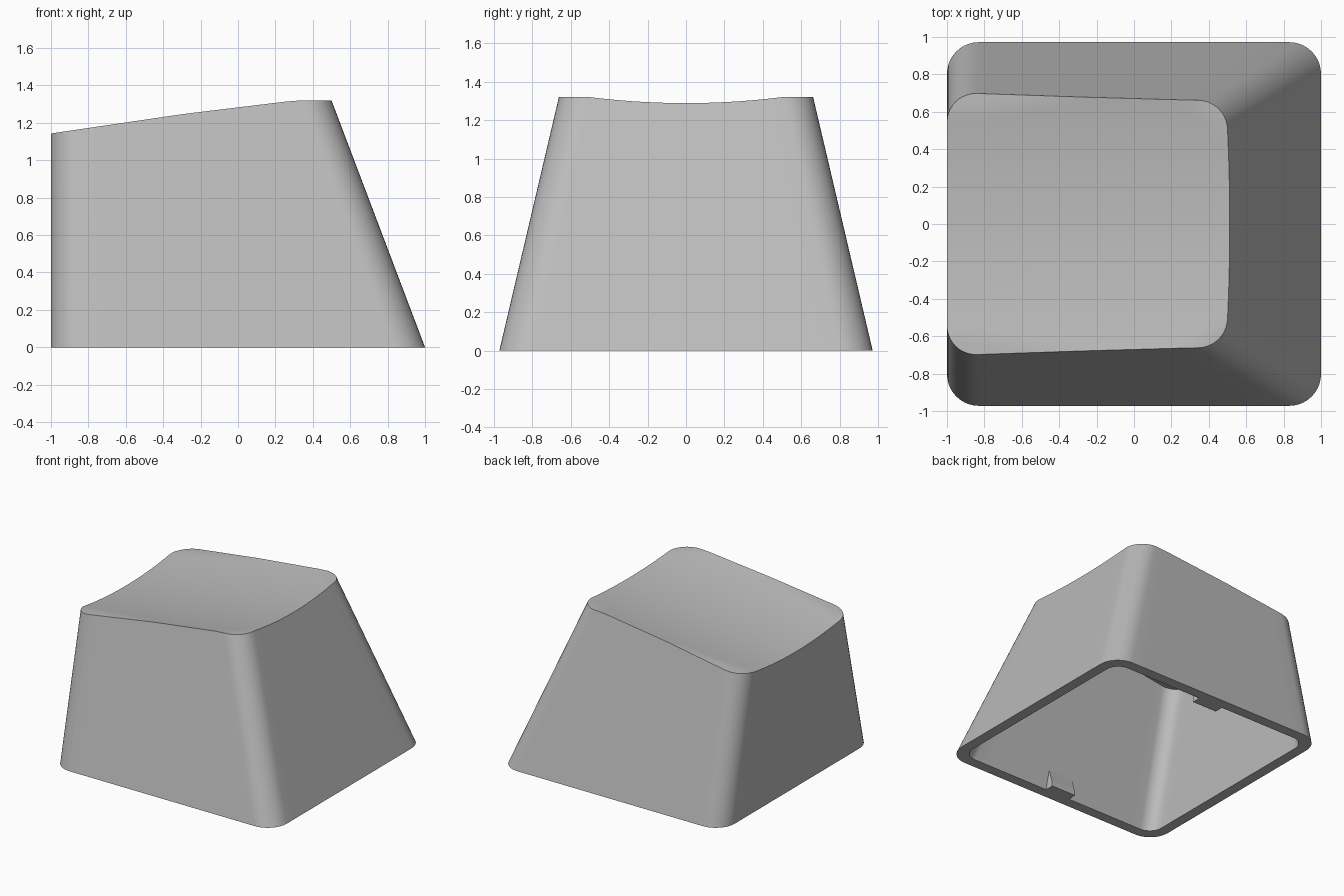
import bpy, bmesh, math

if "Cube" in bpy.data.objects:
    bpy.data.objects.remove(bpy.data.objects["Cube"])

grey = bpy.data.materials.new("plain_grey")
grey.diffuse_color = (0.5, 0.5, 0.5, 1)
grey.use_nodes = True
grey.node_tree.nodes["Principled BSDF"].inputs["Base Color"].default_value = grey.diffuse_color

TOP = 1.32      # height at which the upper outline is defined
WALL = 0.085


def rounded_rect(x0, x1, hy, r, arc=10, side=14):
    """Counter-clockwise rounded rectangle with evenly split straight sides."""
    corners = [(x1 - r, -hy + r, -90), (x1 - r, hy - r, 0),
               (x0 + r, hy - r, 90), (x0 + r, -hy + r, 180)]
    pts = []
    for i, (cx, cy, a) in enumerate(corners):
        for k in range(arc + 1):
            t = math.radians(a + 90 * k / arc)
            pts.append((cx + r * math.cos(t), cy + r * math.sin(t)))
        nx, ny, na = corners[(i + 1) % 4]
        t = math.radians(na)
        end = (nx + r * math.cos(t), ny + r * math.sin(t))
        sx, sy = pts[-1]
        for k in range(1, side):
            f = k / side
            pts.append((sx + (end[0] - sx) * f, sy + (end[1] - sy) * f))
    return pts


def top_height(x, y):
    """Sloped rim that levels off, with a shallow trough along x."""
    rim = min(TOP, 1.143 + 0.147 * (x + 1))
    trough = 1.098 + 0.126 * (x + 1) + 0.13 * y * y
    return min(rim, trough)


def shell(bm, base, upper, drop, flip):
    """Tapered wall closed by the dished top; returns the base ring."""
    low = [bm.verts.new((x, y, 0)) for x, y in base]
    rim = []
    for (ax, ay), (bx, by) in zip(base, upper):
        z = TOP
        for _ in range(12):
            f = z / TOP
            x, y = ax + (bx - ax) * f, ay + (by - ay) * f
            z = top_height(x, y) - drop
        rim.append((x, y))
    rings = [low]
    cx, steps = -0.24, 16
    for s in range(steps):
        k = 1 - s / steps
        rings.append([bm.verts.new((cx + (x - cx) * k, y * k,
                      top_height(cx + (x - cx) * k, y * k) - drop)) for x, y in rim])
    centre = bm.verts.new((cx, 0, top_height(cx, 0) - drop))
    n = len(low)
    faces = []
    for a, b in zip(rings, rings[1:]):
        for i in range(n):
            j = (i + 1) % n
            faces.append(bm.faces.new((a[i], a[j], b[j], b[i])))
    for i in range(n):
        faces.append(bm.faces.new((rings[-1][i], rings[-1][(i + 1) % n], centre)))
    if flip:
        bmesh.ops.reverse_faces(bm, faces=faces)
    return low


def finish(bm, name):
    me = bpy.data.meshes.new(name)
    bm.to_mesh(me)
    bm.free()
    ob = bpy.data.objects.new(name, me)
    bpy.context.collection.objects.link(ob)
    me.materials.append(grey)
    return ob


# Hollow cap: outer skin, inner skin and bottom rim
bm = bmesh.new()
outer = shell(bm, rounded_rect(-1, 1, 0.972, 0.17),
              rounded_rect(-1, 0.5, 0.662, 0.16), 0, False)
inner = shell(bm, rounded_rect(-1 + WALL, 1 - WALL, 0.972 - WALL, 0.11),
              rounded_rect(-1 + WALL, 0.5 - WALL, 0.662 - WALL, 0.12), 0.06, True)
n = len(outer)
for i in range(n):
    j = (i + 1) % n
    bm.faces.new((outer[j], outer[i], inner[i], inner[j]))
cap = finish(bm, "cap_shell")
bpy.context.view_layer.objects.active = cap
cap.select_set(True)
bpy.ops.object.shade_smooth_by_angle(angle=math.radians(30))

# Small wedge tabs inside the front and back walls
profile = [(0.90, 0), (0.815, 0), (0.82, 0.05), (0.855, 0.16)]
for name, side in (("front_tab", -1), ("back_tab", 1)):
    bm = bmesh.new()
    ends = [[bm.verts.new((x, side * y, z)) for y, z in profile] for x in (-0.11, 0.11)]
    bm.faces.new(ends[0])
    bm.faces.new(ends[1])
    for i in range(4):
        j = (i + 1) % 4
        bm.faces.new((ends[0][i], ends[0][j], ends[1][j], ends[1][i]))
    bmesh.ops.recalc_face_normals(bm, faces=bm.faces)
    finish(bm, name)
